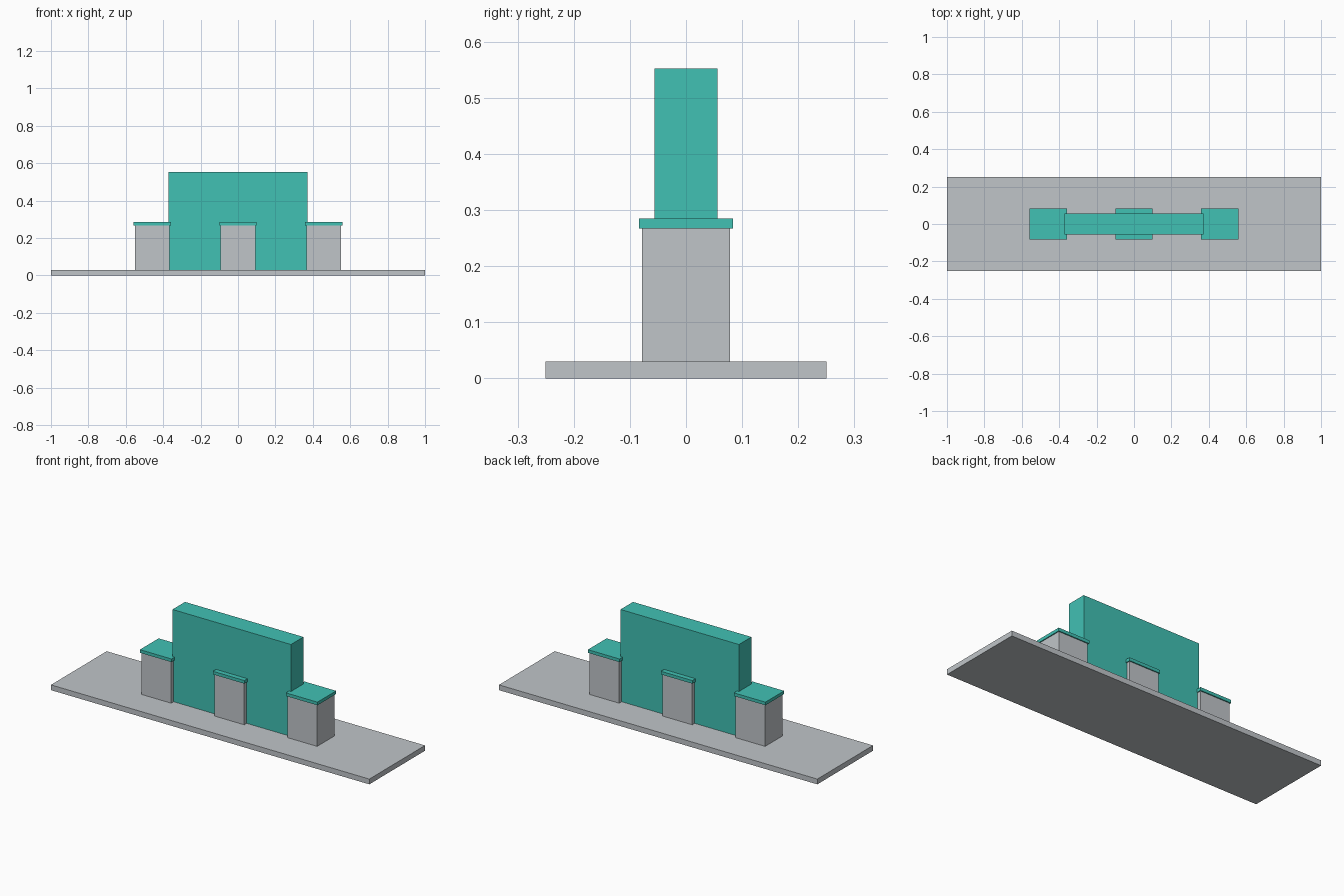
import bpy

if "Cube" in bpy.data.objects:
    bpy.data.objects.remove(bpy.data.objects["Cube"])


def material(name, color):
    mat = bpy.data.materials.new(name)
    mat.diffuse_color = (*color, 1.0)
    mat.use_nodes = True
    mat.node_tree.nodes["Principled BSDF"].inputs["Base Color"].default_value = mat.diffuse_color
    return mat


GREY = material("light_grey", (0.527, 0.558, 0.584))
TEAL = material("teal", (0.053, 0.533, 0.456))


def box(name, x, half_x, half_y, z0, z1, mat):
    """Box centred on y = 0, spanning z0 to z1."""
    bpy.ops.mesh.primitive_cube_add(size=2, location=(x, 0, (z0 + z1) / 2))
    ob = bpy.context.object
    ob.name = name
    ob.scale = (half_x, half_y, (z1 - z0) / 2)
    bpy.ops.object.transform_apply(location=False, rotation=False, scale=True)
    ob.data.materials.append(mat)
    return ob


# Ground slab and the tall sign wall
box("base_slab", 0, 1.0, 0.25, 0, 0.03, GREY)
box("sign_wall", 0, 0.372, 0.056, 0.03, 0.552, TEAL)

# Three capped pillars
for side, x in (("left", -0.4585), ("middle", 0), ("right", 0.4585)):
    box(side + "_pillar", x, 0.0935, 0.078, 0.03, 0.267, GREY)
    box(side + "_pillar_cap", x, 0.099, 0.084, 0.267, 0.285, TEAL)
